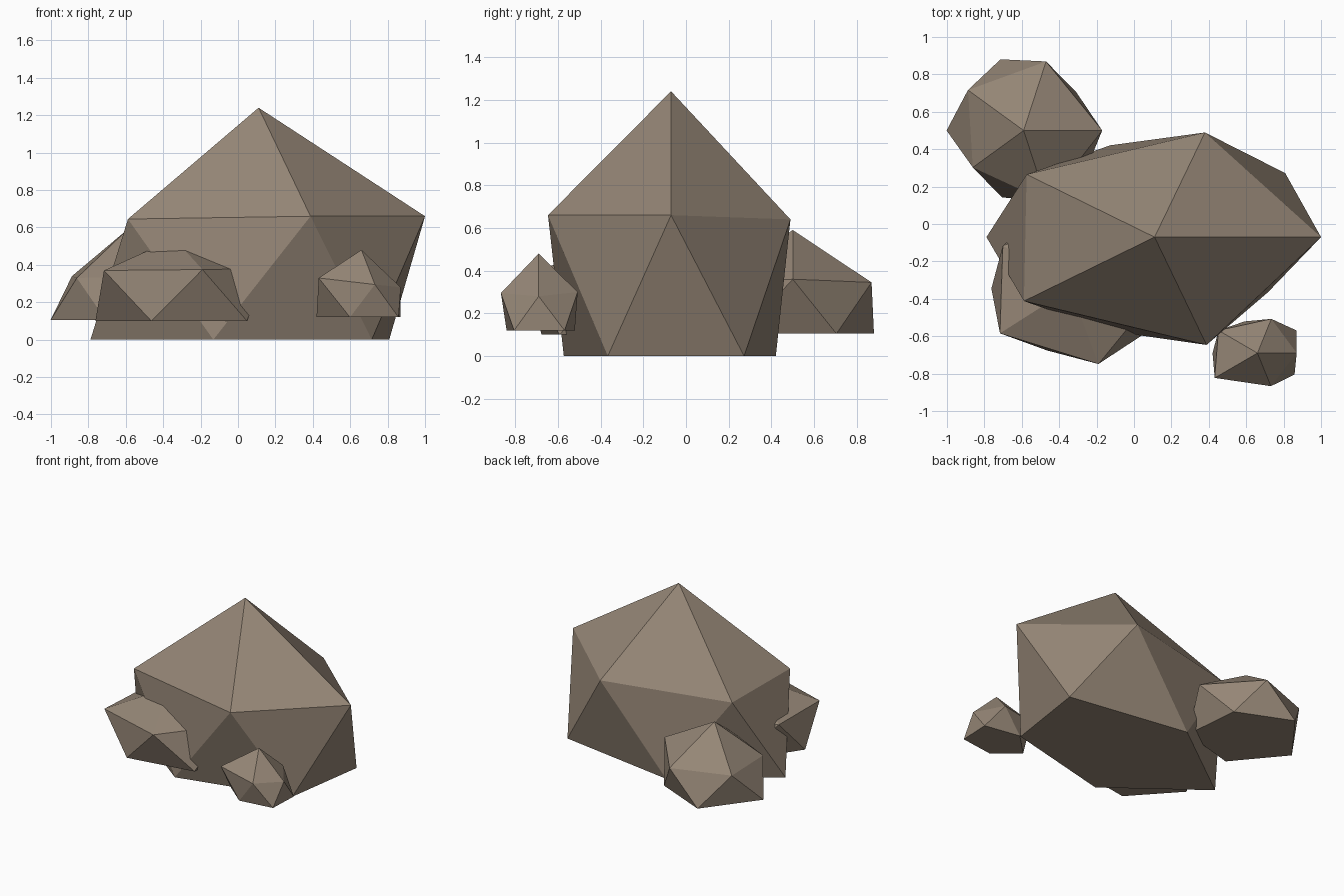
import bpy
import bmesh
from math import cos, sin, radians

if "Cube" in bpy.data.objects:
    bpy.data.objects.remove(bpy.data.objects["Cube"], do_unlink=True)

# Single matte stone colour
COLOUR = (0.30, 0.238, 0.181, 1.0)
stone = bpy.data.materials.new("warm_grey_stone")
stone.use_nodes = True
stone.diffuse_color = COLOUR
shader = next(n for n in stone.node_tree.nodes if n.type == "BSDF_PRINCIPLED")
shader.inputs["Base Color"].default_value = COLOUR
shader.inputs["Roughness"].default_value = 0.9


def make_rock(name, apex, radii, base, heights, upper, lower):
    """Faceted rock: a peak, an upper ring, a staggered lower ring, a flat base.

    upper and lower hold the radial stretch of each ring corner."""
    bm = bmesh.new()
    count = len(upper)
    step = 360 / count

    def corner(index, stretch, z):
        angle = radians(step * index)
        return bm.verts.new((apex[0] + radii[0] * stretch * cos(angle),
                             apex[1] + radii[1] * stretch * sin(angle), z))

    peak = bm.verts.new(apex)
    top = [corner(i, s, z) for i, (s, z) in enumerate(zip(upper, heights))]
    bottom = [corner(i + 0.5, s, base) for i, s in enumerate(lower)]
    for i in range(count):
        j = (i + 1) % count
        bm.faces.new((peak, top[i], top[j]))
        bm.faces.new((top[i], bottom[i], top[j]))
        bm.faces.new((bottom[i], bottom[j], top[j]))
    bm.faces.new(bottom[::-1])
    bmesh.ops.recalc_face_normals(bm, faces=bm.faces)

    mesh = bpy.data.meshes.new(name)
    bm.to_mesh(mesh)
    bm.free()
    mesh.materials.append(stone)
    rock = bpy.data.objects.new(name, mesh)
    bpy.context.collection.objects.link(rock)
    return rock


# Large central boulder
make_rock("main_boulder", apex=(0.11, -0.07, 1.24), radii=(0.89, 0.6), base=0,
          heights=(0.66, 0.64, 0.64, 0.645, 0.66),
          upper=(1, 0.98, 0.95, 0.97, 1.01),
          lower=(0.97, 0.86, 1.01, 0.88, 0.84))

# Medium rock behind, on the right
make_rock("back_rock", apex=(-0.59, 0.5, 0.59), radii=(0.4, 0.4), base=0.105,
          heights=(0.36, 0.345, 0.34, 0.33, 0.34),
          upper=(1.05, 0.97, 0.92, 0.84, 1),
          lower=(0.87, 1, 1.03, 0.94, 1))

# Small rock in front, on the left
make_rock("small_rock", apex=(0.66, -0.69, 0.48), radii=(0.25, 0.2), base=0.12,
          heights=(0.28, 0.3, 0.3, 0.33, 0.295),
          upper=(0.84, 0.96, 1.03, 1.13, 0.93),
          lower=(1.03, 0.89, 0.96, 0.79, 0.98))

# Low, wide rock leaning into the front of the boulder
make_rock("front_rock", apex=(-0.34, -0.345, 0.54), radii=(0.48, 0.42), base=0.1,
          heights=(0.38, 0.37, 0.36, 0.37, 0.375),
          upper=(1, 1, 0.93, 0.97, 1.01),
          lower=(1, 1, 0.88, 0.83, 1))
